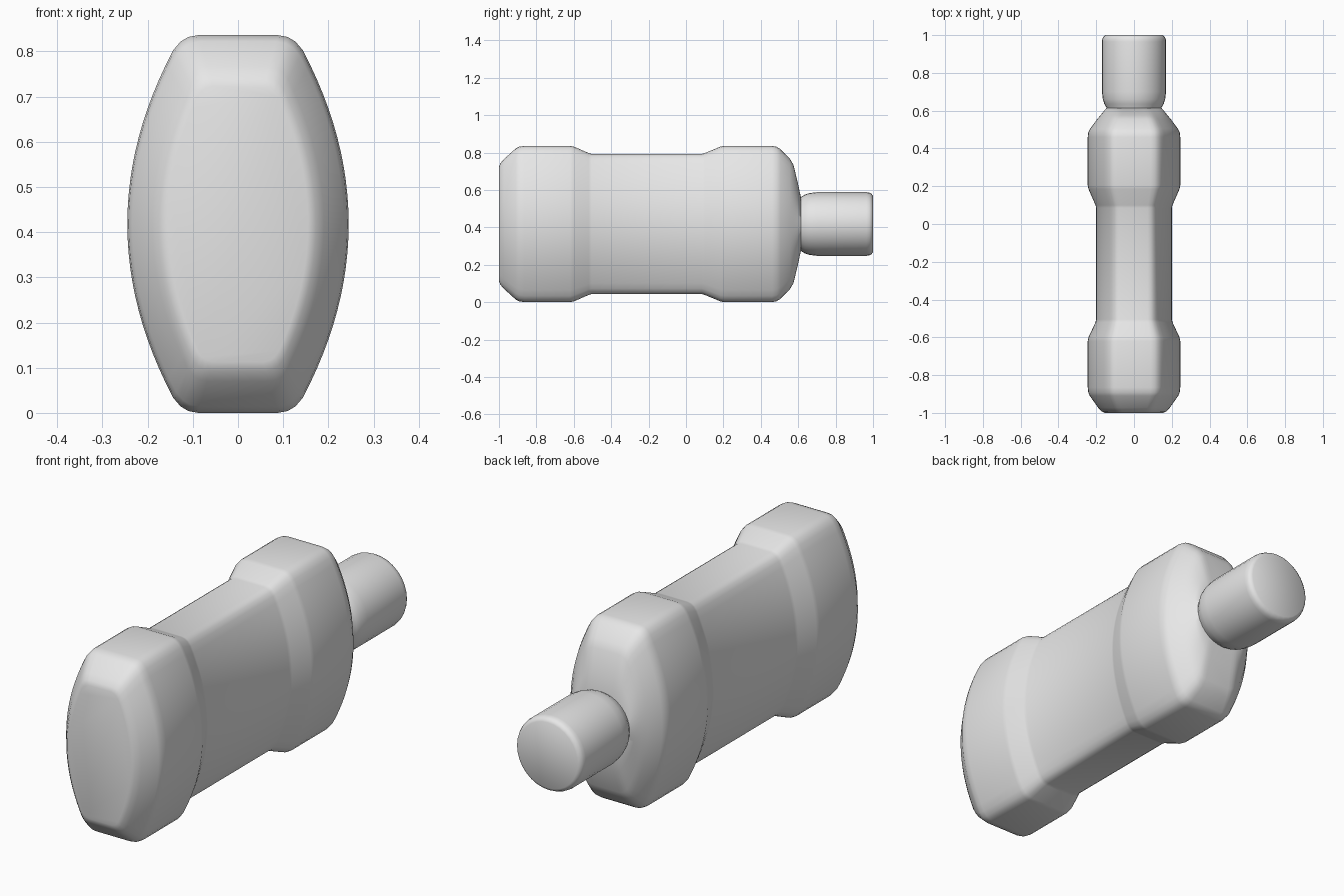
import bpy
import bmesh
import math

if "Cube" in bpy.data.objects:
    bpy.data.objects.remove(bpy.data.objects["Cube"], do_unlink=True)

CENTRE = 0.418

grey = bpy.data.materials.new("plain_grey")
grey.use_nodes = True
grey.diffuse_color = (0.8, 0.8, 0.8, 1)
grey.node_tree.nodes["Principled BSDF"].inputs["Base Color"].default_value = (0.8, 0.8, 0.8, 1)


def barrel_section():
    """Unit outline: bowed sides, short flat top and bottom, softened corners."""
    steps = 12
    side = []
    for i in range(-steps, steps + 1):
        t = 0.92 * i / steps
        side.append((1 - 0.49 * t * t, t))
    corner = [(0.52, 0.965), (0.45, 0.99), (0.36, 1.0)]
    right = [(x, -z) for x, z in reversed(corner)] + side + corner
    return right + [(-x, z) for x, z in reversed(right)]


def round_section(count=32):
    return [(math.cos(a), math.sin(a)) for a in
            (2 * math.pi * i / count for i in range(count))]


def loft(name, section, rings):
    """Skin a section along y; each ring is (y, half width, half height)."""
    bm = bmesh.new()
    loops = [[bm.verts.new((x * w, y, CENTRE + z * h)) for x, z in section]
             for y, w, h in rings]
    n = len(section)
    for a, b in zip(loops, loops[1:]):
        for i in range(n):
            j = (i + 1) % n
            bm.faces.new((a[i], a[j], b[j], b[i]))
    bm.faces.new(loops[0])
    bm.faces.new(loops[-1])
    bmesh.ops.recalc_face_normals(bm, faces=bm.faces)
    mesh = bpy.data.meshes.new(name)
    bm.to_mesh(mesh)
    bm.free()
    mesh.materials.append(grey)
    obj = bpy.data.objects.new(name, mesh)
    bpy.context.collection.objects.link(obj)
    bpy.ops.object.select_all(action='DESELECT')
    obj.select_set(True)
    bpy.context.view_layer.objects.active = obj
    bpy.ops.object.shade_smooth_by_angle(angle=math.radians(40))
    return obj


# Flask body: chamfered base, two wide bands, narrow waist, sloped shoulder
loft("flask_body", barrel_section(), [
    (-1.0, 0.155, 0.305),
    (-0.992, 0.172, 0.325),
    (-0.972, 0.19, 0.348),
    (-0.91, 0.234, 0.404),
    (-0.892, 0.242, 0.413),
    (-0.865, 0.245, 0.418),
    (-0.62, 0.245, 0.418),
    (-0.60, 0.241, 0.414),
    (-0.52, 0.204, 0.379),
    (-0.505, 0.2, 0.375),
    (0.085, 0.2, 0.375),
    (0.10, 0.204, 0.379),
    (0.185, 0.241, 0.414),
    (0.205, 0.245, 0.418),
    (0.46, 0.245, 0.418),
    (0.485, 0.242, 0.413),
    (0.505, 0.232, 0.4),
    (0.555, 0.195, 0.35),
    (0.575, 0.178, 0.315),
    (0.60, 0.158, 0.21),
    (0.615, 0.145, 0.14),
])

# Neck and stopper: pinched at the shoulder, softened rim
loft("flask_neck", round_section(), [
    (y, r, r) for y, r in (
        (0.58, 0.135), (0.612, 0.143), (0.635, 0.157), (0.66, 0.165),
        (0.70, 0.17), (0.965, 0.17), (0.98, 0.168), (0.992, 0.162),
        (1.0, 0.15))
])
